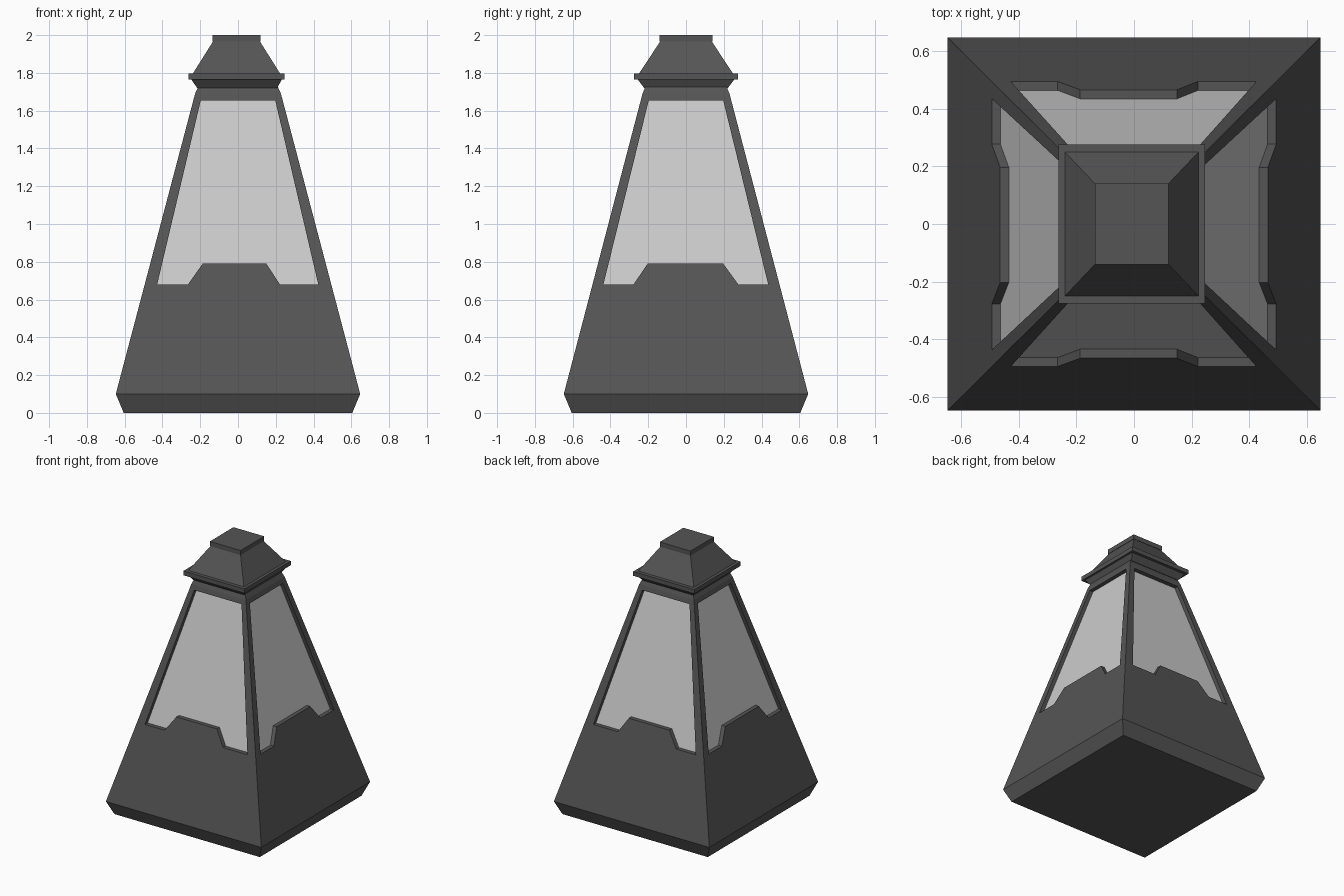
import bpy, bmesh
from mathutils import Matrix

if "Cube" in bpy.data.objects:
    bpy.data.objects.remove(bpy.data.objects["Cube"])


def material(name, v):
    m = bpy.data.materials.new(name)
    m.diffuse_color = (v, v, v, 1)
    m.use_nodes = True
    m.node_tree.nodes["Principled BSDF"].inputs["Base Color"].default_value = m.diffuse_color
    return m


METAL = material("dark_metal", 0.09)
GLASS = material("pale_glass", 0.55)


def loft(name, rings, mat):
    """Closed solid skinned through rings with equal point counts."""
    bm = bmesh.new()
    loops = [[bm.verts.new(p) for p in r] for r in rings]
    n = len(loops[0])
    for a, b in zip(loops, loops[1:]):
        for i in range(n):
            j = (i + 1) % n
            bm.faces.new((a[i], a[j], b[j], b[i]))
    bm.faces.new(loops[0][::-1])
    bm.faces.new(loops[-1])
    bmesh.ops.recalc_face_normals(bm, faces=bm.faces)
    mesh = bpy.data.meshes.new(name)
    bm.to_mesh(mesh)
    bm.free()
    ob = bpy.data.objects.new(name, mesh)
    bpy.context.collection.objects.link(ob)
    mesh.materials.append(mat)
    return ob


def rect(z, hx, hy, cx=0):
    return [(cx - hx, -hy, z), (cx + hx, -hy, z), (cx + hx, hy, z), (cx - hx, hy, z)]


def half_width(z):
    return 0.647 - (z - 0.1) * 0.264


# Tapered square body with chamfered foot and shoulder
body = loft("body", [rect(0, 0.605, 0.605), rect(0.1, 0.647, 0.647),
                     rect(1.69, half_width(1.69), half_width(1.69) + 0.003),
                     rect(1.735, 0.207, 0.212)], METAL)

# Window outlines (across, z) for front/back and for left/right
WIN_X = [(-0.428, 0.68), (-0.265, 0.68), (-0.187, 0.79), (0.15, 0.79),
         (0.222, 0.68), (0.425, 0.68), (0.197, 1.655), (-0.197, 1.655)]
WIN_Y = [(-0.437, 0.68), (-0.278, 0.68), (-0.203, 0.79), (0.197, 0.79),
         (0.277, 0.68), (0.435, 0.68), (0.197, 1.655), (-0.197, 1.655)]


def slab(name, outline, outer, inner, turn, mat):
    """Window-shaped slab parallel to a body side, between two depths."""
    rings = [[turn @ Matrix.Translation((u, -(half_width(z) + d), z)).translation
              for u, z in outline] for d in (outer, inner)]
    return loft(name, rings, mat)


# Orientation per side; back and left mirror their opposite side
SWAP = Matrix(((0, -1, 0), (1, 0, 0), (0, 0, 1)))
SIDES = {
    "front": (WIN_X, Matrix.Identity(3)),
    "back": (WIN_X, Matrix.Diagonal((1, -1, 1))),
    "right": (WIN_Y, SWAP),
    "left": (WIN_Y, Matrix.Diagonal((-1, 1, 1)) @ SWAP),
}

# Recessed window pockets and glass panes
for side, (outline, turn) in SIDES.items():
    cutter = slab(side + "_cutter", outline, 0.1, -0.032, turn, METAL)
    mod = body.modifiers.new(side + "_pocket", 'BOOLEAN')
    mod.object = cutter
    mod.operation = 'DIFFERENCE'
    mod.solver = 'EXACT'
    cutter.hide_render = True
    cutter.hide_viewport = True
    cutter.display_type = 'WIRE'
    slab(side + "_glass", outline, -0.03, -0.04, turn, GLASS)

# Cap: flared collar, flange, sloping roof and top block
CX = -0.008
loft("cap_collar", [rect(1.72, 0.212, 0.222, CX / 2), rect(1.766, 0.24, 0.256, CX)], METAL)
loft("cap_flange", [rect(1.764, 0.254, 0.276, CX), rect(1.796, 0.254, 0.276, CX)], METAL)
loft("cap_roof", [rect(1.795, 0.232, 0.25, CX), rect(1.97, 0.122, 0.134, CX)], METAL)
loft("cap_top", [rect(1.965, 0.128, 0.14, CX), rect(2.0, 0.128, 0.14, CX)], METAL)
